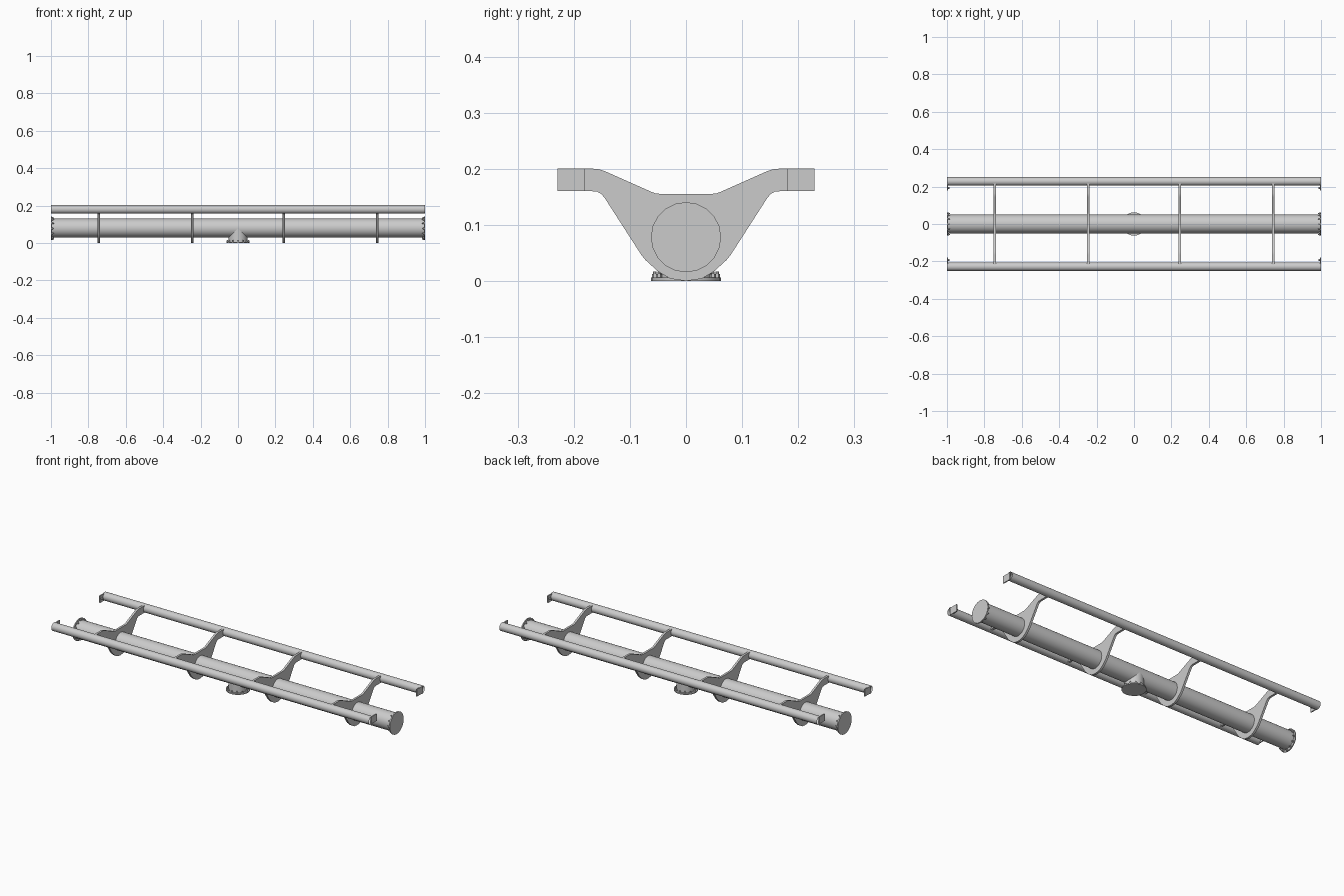
import bpy, bmesh, math
from mathutils import Matrix, Vector

if "Cube" in bpy.data.objects:
    bpy.data.objects.remove(bpy.data.objects["Cube"])

AXIS_Z = 0.078          # height of the main pipe axis
RAIL_Y, RAIL_Z = 0.228, 0.18


def finish(name, bm, smooth=False):
    bmesh.ops.recalc_face_normals(bm, faces=bm.faces)
    me = bpy.data.meshes.new(name)
    bm.to_mesh(me)
    bm.free()
    ob = bpy.data.objects.new(name, me)
    bpy.context.collection.objects.link(ob)
    if smooth:
        bpy.ops.object.select_all(action='DESELECT')
        ob.select_set(True)
        bpy.context.view_layer.objects.active = ob
        bpy.ops.object.shade_smooth_by_angle(angle=math.radians(40))
    return ob


def add_rod(bm, start, end, radius, sides, caps=True):
    a, b = Vector(start), Vector(end)
    rot = (b - a).to_track_quat('Z', 'Y').to_matrix().to_4x4()
    bmesh.ops.create_cone(bm, cap_ends=caps, segments=sides, radius1=radius,
                          radius2=radius, depth=(b - a).length,
                          matrix=Matrix.Translation((a + b) / 2) @ rot)


def rod(name, start, end, radius, sides, caps=True):
    bm = bmesh.new()
    add_rod(bm, start, end, radius, sides, caps)
    return finish(name, bm, True)


def add_bolt(bm, pos, direction):
    # hex nut with a thinner stud through it
    p, d = Vector(pos), Vector(direction)
    add_rod(bm, p, p + d * 0.006, 0.0055, 6)
    add_rod(bm, p, p + d * 0.011, 0.003, 8)


def flange(name, centre, inward, u, v):
    # round plate with a ring of bolts on its inner face
    c, n, u, v = map(Vector, (centre, inward, u, v))
    bm = bmesh.new()
    add_rod(bm, c, c + n * 0.006, 0.0625, 20)
    finish(name, bm, True)
    bm = bmesh.new()
    for i in range(12):
        t = math.tau * i / 12
        add_bolt(bm, c + n * 0.006 + (u * math.cos(t) + v * math.sin(t)) * 0.0555, n)
    finish(name + "_bolts", bm)


# main pipe and downward outlet
rod("main_pipe", (-0.998, 0, AXIS_Z + 0.002), (0.998, 0, AXIS_Z + 0.002), 0.05, 32, False)
rod("outlet_pipe", (0, 0, 0.002), (0, 0, AXIS_Z + 0.002), 0.05, 32, False)
flange("outlet_flange", (0, 0, 0), (0, 0, 1), (1, 0, 0), (0, 1, 0))
for s, side in ((-1, "left"), (1, "right")):
    flange(side + "_flange", (s, 0, AXIS_Z), (-s, 0, 0), (0, 1, 0), (0, 0, 1))

# side rails with bolted end tabs
for sy, side in ((-1, "front"), (1, "back")):
    rod(side + "_rail", (-1, sy * RAIL_Y, RAIL_Z), (1, sy * RAIL_Y, RAIL_Z), 0.023, 24, False)
    for sx, end in ((-1, "left"), (1, "right")):
        bm = bmesh.new()
        bmesh.ops.create_cube(bm, size=1, matrix=Matrix.Translation(
            (sx * 0.997, sy * 0.2045, RAIL_Z)) @ Matrix.Diagonal((0.006, 0.049, 0.04, 1)))
        add_bolt(bm, (sx * 0.994, sy * 0.193, RAIL_Z), (-sx, 0, 0))
        finish(f"{side}_{end}_rail_tab", bm)

# cradle ribs that carry the rails
half = [(0.229, 0.16), (0.229, 0.2), (0.165, 0.2), (0.155, 0.199), (0.143, 0.195),
        (0.062, 0.159), (0.054, 0.156), (0.044, 0.155)]
lower = [(0.028, 0.004), (0.05, 0.017), (0.072, 0.037), (0.08, 0.047),
         (0.145, 0.148), (0.151, 0.155), (0.158, 0.159), (0.168, 0.16)]
right = [(0, 0)] + lower + half
profile = right + [(-y, z) for y, z in reversed(right[1:])]
for i, x in enumerate((-0.745, -0.245, 0.245, 0.745)):
    bm = bmesh.new()
    face = bm.faces.new([bm.verts.new((x - 0.006, y, z)) for y, z in profile])
    ext = bmesh.ops.extrude_face_region(bm, geom=[face], use_keep_orig=True)
    moved = [g for g in ext["geom"] if isinstance(g, bmesh.types.BMVert)]
    bmesh.ops.translate(bm, verts=moved, vec=(0.012, 0, 0))
    finish(f"cradle_rib_{i + 1}", bm, True)
